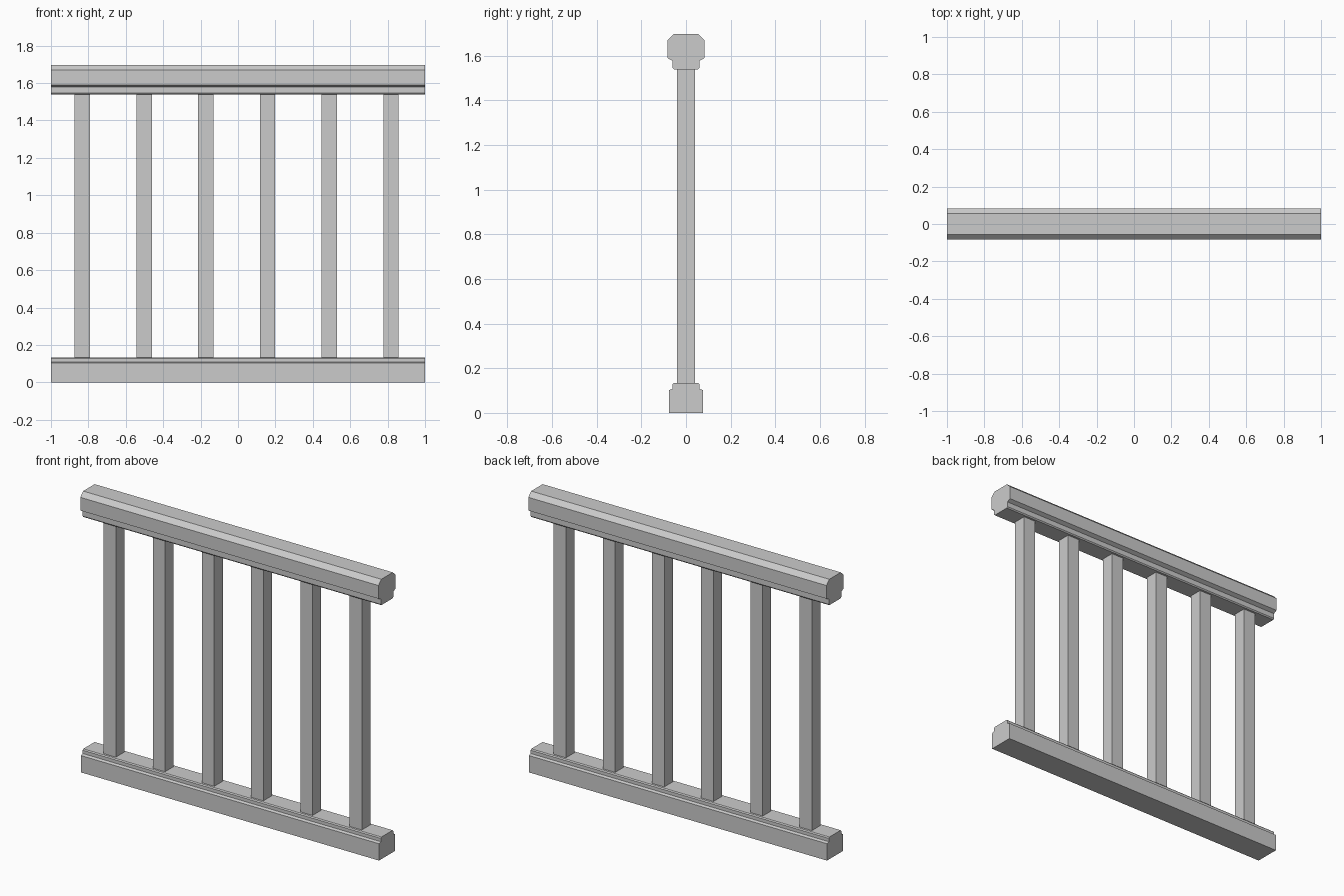
import bpy
import bmesh

# Remove the default cube
cube = bpy.data.objects.get("Cube")
if cube:
    bpy.data.objects.remove(cube, do_unlink=True)

# Single grey paint
grey = bpy.data.materials.new("grey paint")
grey.use_nodes = True
colour = (0.6, 0.6, 0.6, 1)
grey.diffuse_color = colour
grey.node_tree.nodes["Principled BSDF"].inputs["Base Color"].default_value = colour


def add_object(name, bm):
    bmesh.ops.recalc_face_normals(bm, faces=bm.faces)
    mesh = bpy.data.meshes.new(name)
    bm.to_mesh(mesh)
    bm.free()
    mesh.materials.append(grey)
    obj = bpy.data.objects.new(name, mesh)
    bpy.context.collection.objects.link(obj)
    return obj


def rail(name, half_profile, length=2.0):
    """Mirror a (y, z) half profile, then extrude it along x."""
    outline = half_profile + [(-y, z) for y, z in reversed(half_profile)]
    bm = bmesh.new()
    end = bm.faces.new([bm.verts.new((-length / 2, y, z)) for y, z in outline])
    extruded = bmesh.ops.extrude_face_region(bm, geom=[end], use_keep_orig=True)
    moved = [g for g in extruded["geom"] if isinstance(g, bmesh.types.BMVert)]
    bmesh.ops.translate(bm, verts=moved, vec=(length, 0, 0))
    return add_object(name, bm)


def baluster(name, x, width, bottom, top):
    bm = bmesh.new()
    bmesh.ops.create_cube(bm, size=1)
    bmesh.ops.scale(bm, verts=bm.verts, vec=(width, width, top - bottom))
    obj = add_object(name, bm)
    obj.location = (x, 0, (bottom + top) / 2)
    return obj


# Handrail with chamfered top and a narrower moulding below
rail("top_rail", [(0.054, 1.54), (0.06, 1.547), (0.06, 1.578), (0.083, 1.59),
                  (0.083, 1.67), (0.055, 1.697)])

# Base rail with a stepped top
rail("bottom_rail", [(0.077, 0), (0.077, 0.102), (0.06, 0.108),
                     (0.06, 0.128), (0.054, 0.134)])

# Evenly spaced square balusters
for i in range(6):
    baluster(f"baluster_{i + 1}", -0.832 + 0.33 * i, 0.082, 0.134, 1.54)
